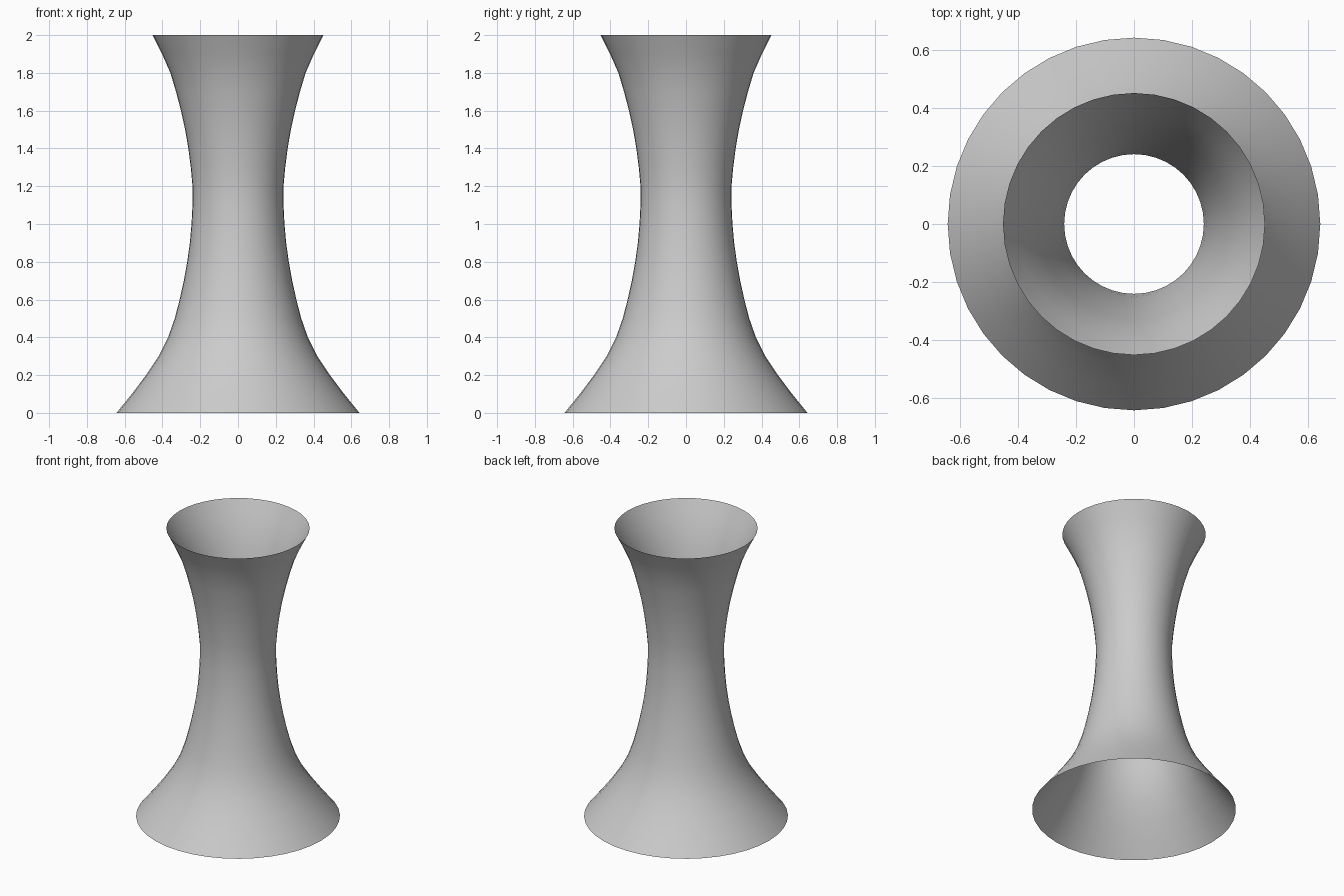
import bpy, bmesh, math

if "Cube" in bpy.data.objects:
    bpy.data.objects.remove(bpy.data.objects["Cube"])

# Half-profile of the flared pedestal: (radius, height)
profile = [(.643, 0), (.562, .1), (.487, .2), (.42, .3), (.37, .4), (.335, .5),
           (.309, .6), (.287, .7), (.269, .8), (.255, .9), (.246, 1), (.241, 1.1),
           (.241, 1.2), (.25, 1.3), (.263, 1.4), (.28, 1.5), (.302, 1.6),
           (.328, 1.7), (.358, 1.8), (.402, 1.9), (.452, 2)]
SIDES = 40

# Open thin shell, turned around z
bm = bmesh.new()
rings = [[bm.verts.new((r * math.cos(2 * math.pi * i / SIDES),
                        r * math.sin(2 * math.pi * i / SIDES), z))
          for i in range(SIDES)] for r, z in profile]
for low, high in zip(rings, rings[1:]):
    for i in range(SIDES):
        j = (i + 1) % SIDES
        bm.faces.new((low[i], low[j], high[j], high[i])).smooth = True

mesh = bpy.data.meshes.new("flared_pedestal")
bm.to_mesh(mesh)
bm.free()
pedestal = bpy.data.objects.new("flared_pedestal", mesh)
bpy.context.collection.objects.link(pedestal)
